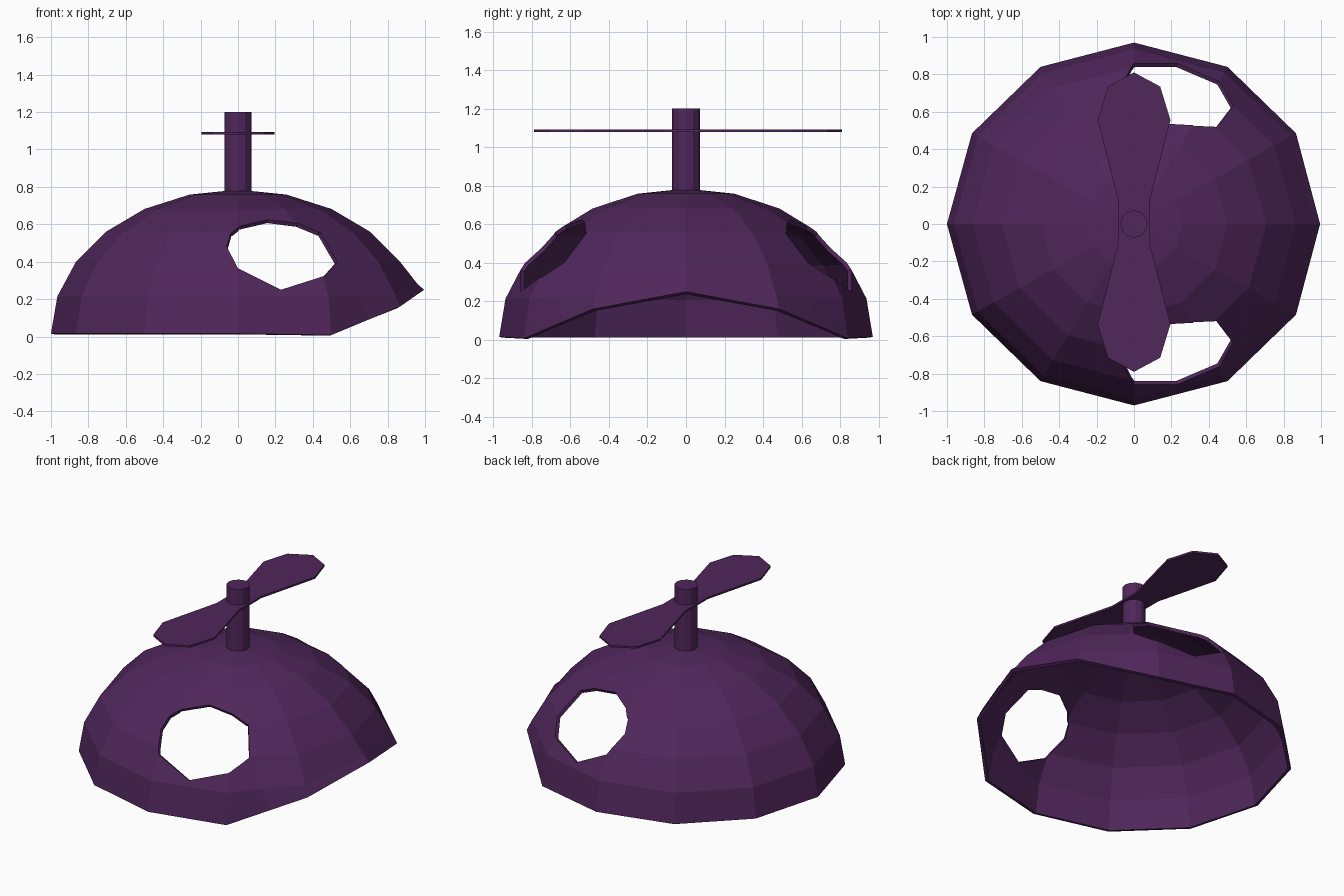
import bpy, bmesh, math
from mathutils import Vector

if "Cube" in bpy.data.objects:
    bpy.data.objects.remove(bpy.data.objects["Cube"])

mat = bpy.data.materials.new("dark_purple")
mat.diffuse_color = (0.08, 0.02, 0.105, 1)
mat.use_nodes = True
mat.node_tree.nodes["Principled BSDF"].inputs["Base Color"].default_value = mat.diffuse_color


def finish(name, bm):
    bmesh.ops.recalc_face_normals(bm, faces=bm.faces)
    me = bpy.data.meshes.new(name)
    bm.to_mesh(me)
    bm.free()
    ob = bpy.data.objects.new(name, me)
    bpy.context.collection.objects.link(ob)
    me.materials.append(mat)
    return ob


def inside(x, z, poly):
    hit = False
    for (x1, z1), (x2, z2) in zip(poly, poly[1:] + poly[:1]):
        if (z1 > z) != (z2 > z) and x < x1 + (z - z1) * (x2 - x1) / (z2 - z1):
            hit = not hit
    return hit


# Dome: twelve-sided half ellipsoid whose rim rises to a peak at +x
bm = bmesh.new()
SEG = 12
lifted = {(6, 0): (0.995, 0.25), (6, 1): (1.0, 0.16), (6, 2): (1.0, 0.008),
          (5, 0): (0.96, 0.28), (5, 1): (0.966, 0.23)}
apex = bm.verts.new((0, 0, 0.785))
rings = []
for r in range(1, 7):
    t = math.radians(15 * r)
    ring = []
    for s in range(SEG):
        a = 2 * math.pi * s / SEG
        rad, z = lifted.get((r, min(s, SEG - s)),
                            (math.sin(t), 0.015 + 0.77 * math.cos(t)))
        ring.append(bm.verts.new((rad * math.cos(a), 0.97 * rad * math.sin(a), z)))
    rings.append(ring)
for s in range(SEG):
    n = (s + 1) % SEG
    bm.faces.new((apex, rings[0][s], rings[0][n]))
    for up, low in zip(rings, rings[1:]):
        bm.faces.new((up[s], low[s], low[n], up[n]))

# Side openings: cut along the outline seen from the front, on both sides
hole = [(-0.06, 0.48), (-0.04, 0.55), (0.01, 0.59), (0.16, 0.625), (0.32, 0.605),
        (0.44, 0.555), (0.53, 0.40), (0.465, 0.325), (0.23, 0.25), (0.0, 0.365)]
for (x1, z1), (x2, z2) in zip(hole, hole[1:] + hole[:1]):
    near = [f for f in bm.faces
            if abs(f.calc_center_median().y) > 0.3
            and max(v.co.x for v in f.verts) > -0.07
            and min(v.co.x for v in f.verts) < 0.54]
    geom = set(near)
    for f in near:
        geom.update(f.edges)
        geom.update(f.verts)
    bmesh.ops.bisect_plane(bm, geom=list(geom), dist=1e-5,
                           plane_co=(x1, 0, z1),
                           plane_no=Vector((z2 - z1, 0, x1 - x2)).normalized())
cut = []
for f in bm.faces:
    c = f.calc_center_median()
    if abs(c.y) > 0.3 and inside(c.x, c.z, hole):
        cut.append(f)
bmesh.ops.delete(bm, geom=cut, context='FACES')
dome = finish("helmet_dome", bm)
if sum(p.normal.z for p in dome.data.polygons) < 0:
    dome.data.flip_normals()
shell = dome.modifiers.new("shell", 'SOLIDIFY')
shell.thickness = 0.022
shell.offset = -1

# Shaft on top
bm = bmesh.new()
bmesh.ops.create_cone(bm, cap_ends=True, segments=12, radius1=0.073, radius2=0.073, depth=0.43)
bmesh.ops.translate(bm, verts=bm.verts, vec=(0, 0, 0.985))
finish("propeller_shaft", bm)

# Flat two-bladed propeller
half = [(0.0, 0.80), (0.14, 0.725), (0.195, 0.545), (0.085, 0.12)]
right = half + [(x, -y) for x, y in reversed(half)]
outline = right + [(-x, y) for x, y in reversed(right[1:-1])]
bm = bmesh.new()
blade = bm.faces.new([bm.verts.new((x, y + 0.01, 1.08)) for x, y in outline])
ext = bmesh.ops.extrude_face_region(bm, geom=[blade], use_keep_orig=True)
bmesh.ops.translate(bm, vec=(0, 0, 0.013),
                    verts=[g for g in ext["geom"] if isinstance(g, bmesh.types.BMVert)])
finish("propeller_blades", bm)
